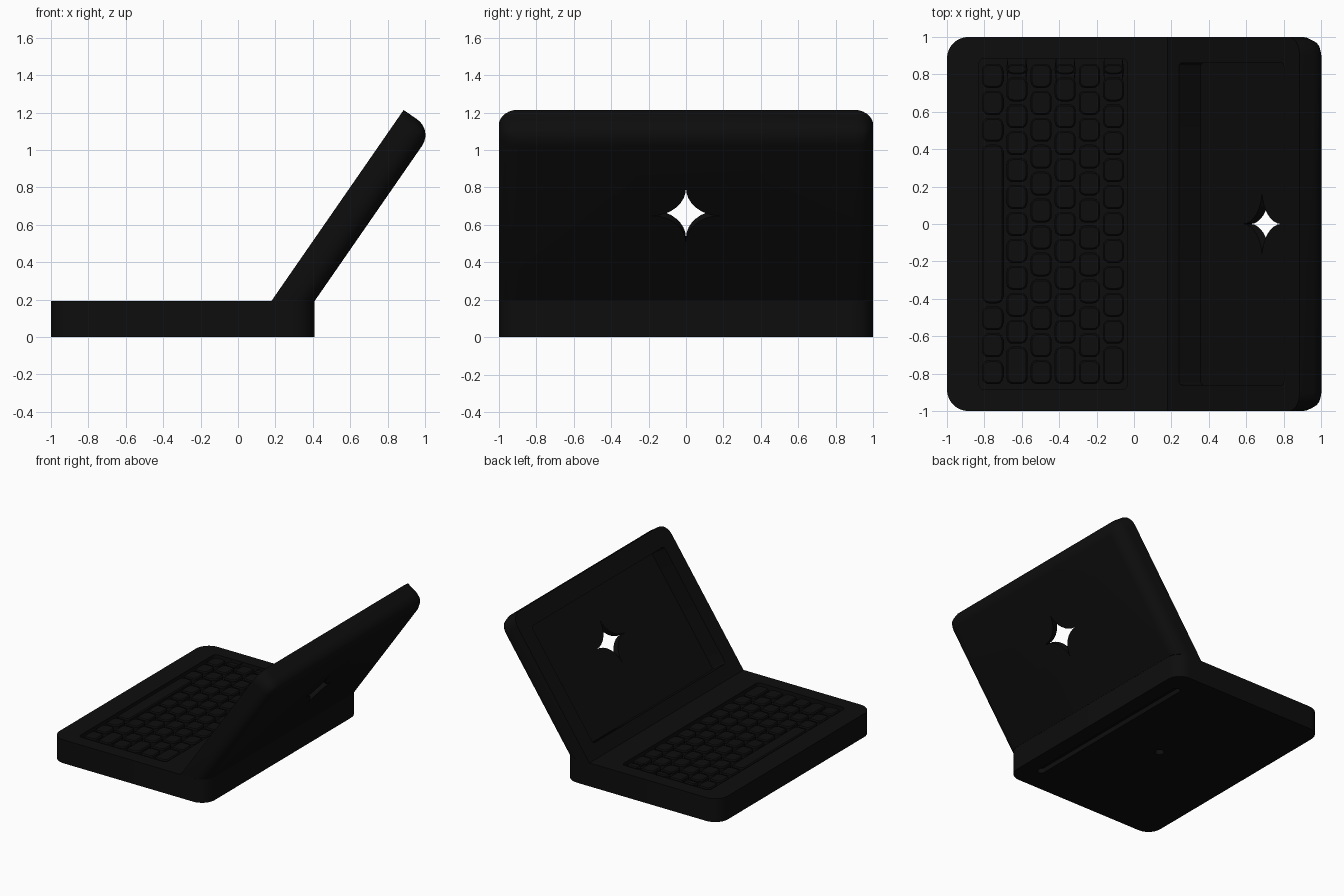
import bpy, bmesh, math
from mathutils import Matrix, Vector

if "Cube" in bpy.data.objects:
    bpy.data.objects.remove(bpy.data.objects["Cube"])

black = bpy.data.materials.new("matte_black")
black.diffuse_color = (0.004, 0.004, 0.004, 1)
black.use_nodes = True
black.node_tree.nodes["Principled BSDF"].inputs["Base Color"].default_value = black.diffuse_color

BASE_H, LID_T, LID_LEN = 0.192, 0.19, 1.243
ANGLE = math.radians(55.3)
u = Vector((math.cos(ANGLE), 0, math.sin(ANGLE)))
n = Vector((-math.sin(ANGLE), 0, math.cos(ANGLE)))
# Lid frame: x runs up the lid, y sideways, z out of the screen face
LID = Matrix(((u.x, 0, n.x, 0.178), (0, 1, 0, 0), (u.z, 0, n.z, BASE_H), (0, 0, 0, 1)))


def make(name, bm, matrix=None):
    if matrix:
        bm.transform(matrix)
    bmesh.ops.recalc_face_normals(bm, faces=bm.faces)
    me = bpy.data.meshes.new(name)
    bm.to_mesh(me)
    bm.free()
    ob = bpy.data.objects.new(name, me)
    bpy.context.collection.objects.link(ob)
    me.materials.append(black)
    return ob


def prism(bm, pts, z0, z1):
    """Extrude an outline from z0 to z1 and return its top face."""
    lo = [bm.verts.new((x, y, z0)) for x, y in pts]
    hi = [bm.verts.new((x, y, z1)) for x, y in pts]
    bm.faces.new(lo[::-1])
    top = bm.faces.new(hi)
    for i in range(len(pts)):
        j = (i + 1) % len(pts)
        bm.faces.new((lo[i], lo[j], hi[j], hi[i]))
    return top


def round_rect(x0, x1, y0, y1, r, seg=6):
    pts = []
    for k, (cx, cy) in enumerate(((x1 - r, y1 - r), (x0 + r, y1 - r),
                                  (x0 + r, y0 + r), (x1 - r, y0 + r))):
        for i in range(seg + 1):
            a = math.pi / 2 * (k + i / seg)
            pts.append((cx + r * math.cos(a), cy + r * math.sin(a)))
    return pts


def cutter(name, pts, z0, z1, matrix=None):
    bm = bmesh.new()
    prism(bm, pts, z0, z1)
    return make(name, bm, matrix)


def cut(ob, *tools):
    bpy.context.view_layer.objects.active = ob
    for t in tools:
        m = ob.modifiers.new("cut", 'BOOLEAN')
        m.operation, m.solver, m.object = 'DIFFERENCE', 'EXACT', t
        bpy.ops.object.modifier_apply(modifier=m.name)
        bpy.data.objects.remove(t)


def smooth(ob):
    bpy.ops.object.select_all(action='DESELECT')
    ob.select_set(True)
    bpy.context.view_layer.objects.active = ob
    bpy.ops.object.shade_smooth_by_angle(angle=math.radians(30))


# Base with keyboard tray, underside slot and screw hole
bm = bmesh.new()
prism(bm, round_rect(-1, 0.408, -1, 1, 0.115, 8), 0, BASE_H)
base = make("base", bm)
hole = [(-0.25 + 0.035 * math.cos(a * math.pi / 8), 0.035 * math.sin(a * math.pi / 8))
        for a in range(16)]
cut(base,
    cutter("tray_cutter", round_rect(-0.83, -0.035, -0.885, 0.885, 0.03), BASE_H - 0.045, 0.4),
    cutter("slot_cutter", round_rect(0.22, 0.28, -0.82, 0.82, 0.029), -0.1, 0.04),
    cutter("hole_cutter", hole, -0.1, 0.04))
smooth(base)

# Lid slab, rounded on the outer rim and trimmed where it meets the base
bm = bmesh.new()
prism(bm, [(-0.05, -1), (LID_LEN, -1), (LID_LEN, 1), (-0.05, 1)], -LID_T, 0)
rim = []
for e in bm.edges:
    mid = (e.verts[0].co + e.verts[1].co) / 2
    outer = mid.z < -LID_T + 0.01 and mid.x > 0
    corner = mid.x > LID_LEN - 0.01 and abs(mid.y) > 0.99
    if outer or corner:
        rim.append(e)
bmesh.ops.bevel(bm, geom=rim, offset=0.1, segments=7, profile=0.5, affect='EDGES')
bm.transform(LID)
bmesh.ops.bisect_plane(bm, geom=bm.verts[:] + bm.edges[:] + bm.faces[:], dist=1e-5,
                       plane_co=(0, 0, BASE_H), plane_no=(0, 0, 1), clear_inner=True)
bmesh.ops.holes_fill(bm, edges=[e for e in bm.edges if e.is_boundary])
lid = make("lid", bm)

# Deep screen recess and four-pointed opening through the remaining back panel
A, C, SEG = 0.18, 0.687, 8
star = []
for k in range(4):
    cx, cy = ((A, A), (-A, A), (-A, -A), (A, -A))[k]
    for i in range(SEG):
        a = math.radians(270 + 90 * k - 90 * i / SEG)
        star.append((C + cx + A * math.cos(a), cy + A * math.sin(a)))
cut(lid,
    cutter("screen_cutter", round_rect(0.11, 1.095, -0.86, 0.86, 0.02, 3), -0.14, 0.2, LID),
    cutter("star_cutter", star, -0.4, 0.05, LID))
smooth(lid)

# Keys: staggered rows, with a long bar in the row nearest the user
bm = bmesh.new()
PITCH, ROW = 0.144, 0.129
for r in range(6):
    x = -0.755 + ROW * r
    half = PITCH / 2 if r % 2 else 0
    edges = [-0.864] + [-0.864 + half + PITCH * i for i in range(1, 12)] + [0.864]
    if r == 0:
        edges = [e for e in edges if abs(e) > 0.4]
    for y0, y1 in zip(edges, edges[1:]):
        top = prism(bm, round_rect(x - 0.056, x + 0.056, y0 + 0.008, y1 - 0.008, 0.035, 4),
                    BASE_H - 0.047, BASE_H - 0.005)
        bmesh.ops.bevel(bm, geom=list(top.edges), offset=0.008, segments=1, affect='EDGES')
keys = make("keys", bm)
smooth(keys)
